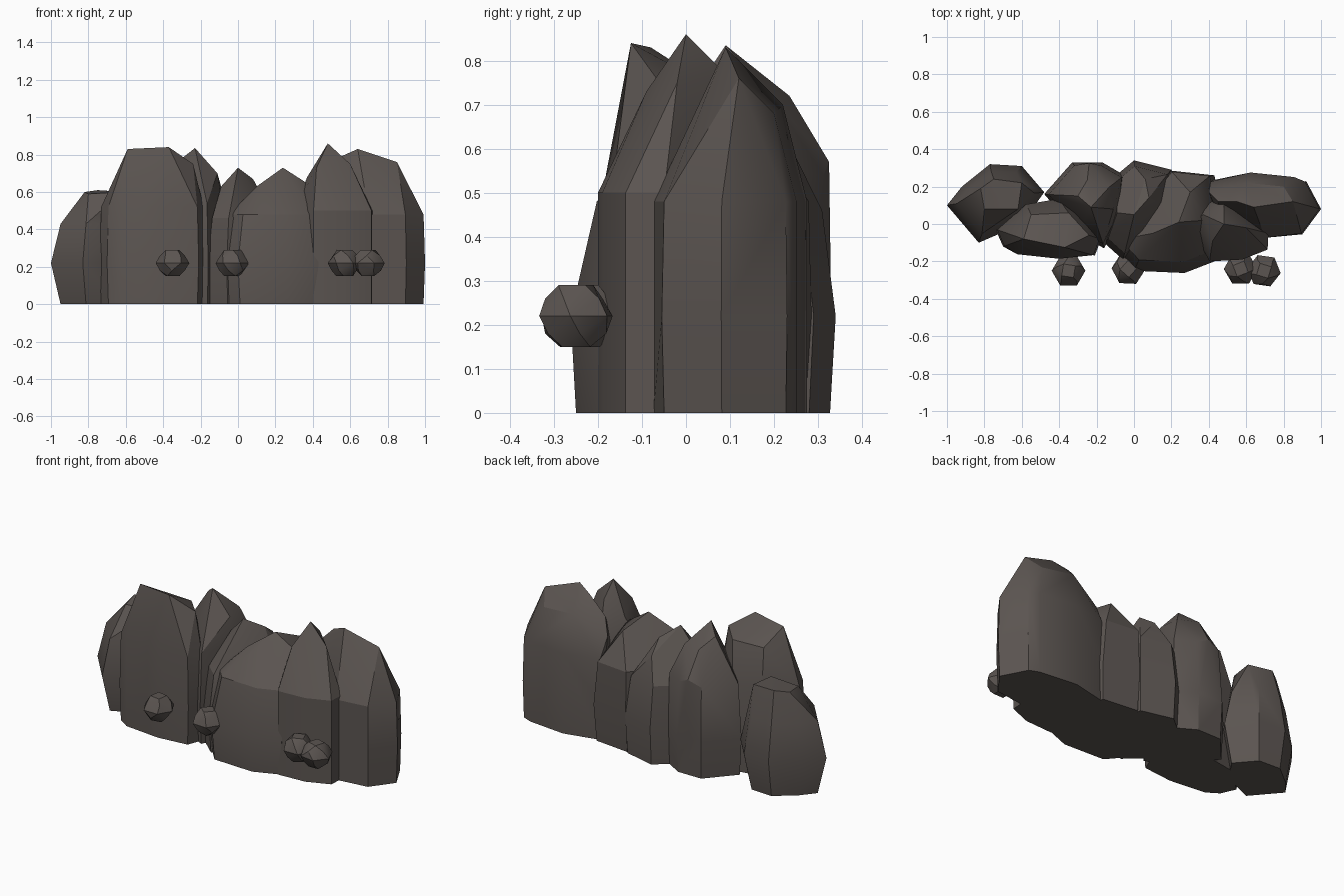
import bpy, bmesh, math
from mathutils import Vector

if "Cube" in bpy.data.objects:
    bpy.data.objects.remove(bpy.data.objects["Cube"])

stone = bpy.data.materials.new("dark stone")
stone.diffuse_color = (0.105, 0.09, 0.082, 1)
stone.use_nodes = True
stone.node_tree.nodes["Principled BSDF"].inputs["Base Color"].default_value = stone.diffuse_color


def hull_object(name, points):
    """Faceted stone: the convex hull of a few points."""
    bm = bmesh.new()
    for p in points:
        bm.verts.new(p)
    res = bmesh.ops.convex_hull(bm, input=bm.verts)
    loose = [g for g in res["geom_interior"] if isinstance(g, bmesh.types.BMVert)]
    bmesh.ops.delete(bm, geom=loose, context='VERTS')
    bmesh.ops.dissolve_limit(bm, angle_limit=math.radians(3), verts=bm.verts, edges=bm.edges)
    bmesh.ops.recalc_face_normals(bm, faces=bm.faces)
    me = bpy.data.meshes.new(name)
    bm.to_mesh(me)
    bm.free()
    me.materials.append(stone)
    ob = bpy.data.objects.new(name, me)
    bpy.context.collection.objects.link(ob)
    bpy.ops.object.select_all(action='DESELECT')
    ob.select_set(True)
    bpy.context.view_layer.objects.active = ob
    bpy.ops.object.shade_smooth_by_angle(angle=math.radians(25))


def boulder(name, waist, base, mid_z, mid, top, lean=0):
    """Outline at z 0.22, scaled copies at the ground and shoulder, then peak points."""
    c = sum((Vector(p) for p in waist), Vector((0, 0))) / len(waist)
    pts = list(top)
    for z, s, dy in ((0, base, 0), (0.22, 1, 0), (mid_z, mid, lean)):
        for p in waist:
            q = c + (Vector(p) - c) * s
            pts.append((q.x, q.y + dy, z))
    hull_object(name, pts)


# Wall boulders, left to right
boulder("left_end_boulder",
        [(-1, .10), (-.92, .20), (-.77, .32), (-.60, .31), (-.48, .17), (-.60, 0), (-.83, -.10)],
        .8, .43, .8,
        [(-.82, .19, .60), (-.75, .24, .61), (-.60, .22, .60), (-.62, .08, .60), (-.80, .08, .59)])
boulder("left_front_boulder",
        [(-.74, -.03), (-.58, .11), (-.40, .14), (-.27, .06), (-.175, -.08), (-.21, -.17),
         (-.40, -.19), (-.63, -.165), (-.70, -.12)],
        .97, .52, .97,
        [(-.59, -.08, .83), (-.37, -.125, .84), (-.24, -.06, .75), (-.35, .06, .74),
         (-.55, .05, .74)])
boulder("left_back_boulder",
        [(-.48, .16), (-.33, .33), (-.17, .33), (-.05, .26), (-.07, .05), (-.16, -.13), (-.30, -.05)],
        .95, .54, .91,
        [(-.23, .09, .835), (-.30, .15, .78), (-.25, .235, .72), (-.13, .20, .71), (-.11, .08, .70),
         (-.24, .325, .57)])
boulder("middle_back_boulder",
        [(-.12, .24), (0, .34), (.20, .29), (.22, .10), (.08, -.10), (-.06, -.19), (-.16, -.10)],
        .95, .46, .88,
        [(0, .05, .73), (.08, .14, .67), (-.09, .06, .63), (.06, .24, .60)])
boulder("middle_front_boulder",
        [(-.07, -.17), (0, -.25), (.27, -.262), (.43, -.20), (.46, .10), (.43, .26), (.20, .285),
         (.05, .10)],
        .95, .48, .88,
        [(.24, .01, .73), (.10, -.05, .63), (.38, .02, .64), (.30, .17, .66), (-.06, -.08, .47)],
        lean=.03)
boulder("right_front_boulder",
        [(.29, 0), (.38, .12), (.48, .14), (.62, .05), (.725, -.05), (.72, -.14), (.58, -.195),
         (.40, -.205)],
        .97, .50, .97,
        [(.48, 0, .86), (.37, .05, .68), (.60, -.02, .75), (.42, -.09, .73), (.48, .09, .77)])
boulder("right_end_boulder",
        [(.40, .23), (.62, .28), (.86, .255), (.92, .23), (1, .08), (.90, -.055), (.70, -.08),
         (.45, .03)],
        .97, .48, .97,
        [(.55, .12, .79), (.64, .09, .83), (.85, .12, .76), (.80, .20, .68), (.60, .22, .70),
         (.40, .17, .60), (.45, .12, .69)])

# Small pebbles stuck to the front
for i, (x, y, turn) in enumerate([(-.35, -.25, 0), (-.03, -.24, 1.0), (.57, -.24, 2.1), (.695, -.25, 3.0)]):
    pts = []
    for z, r, n in ((-.07, .045, 4), (-.04, .07, 5), (0, .09, 6), (.04, .07, 5), (.07, .045, 4)):
        for k in range(n):
            a = turn + k * math.tau / n + z * 9
            pts.append((x + r * math.cos(a), y + r * math.sin(a), .22 + z))
    hull_object(f"pebble_{i + 1}", pts)
